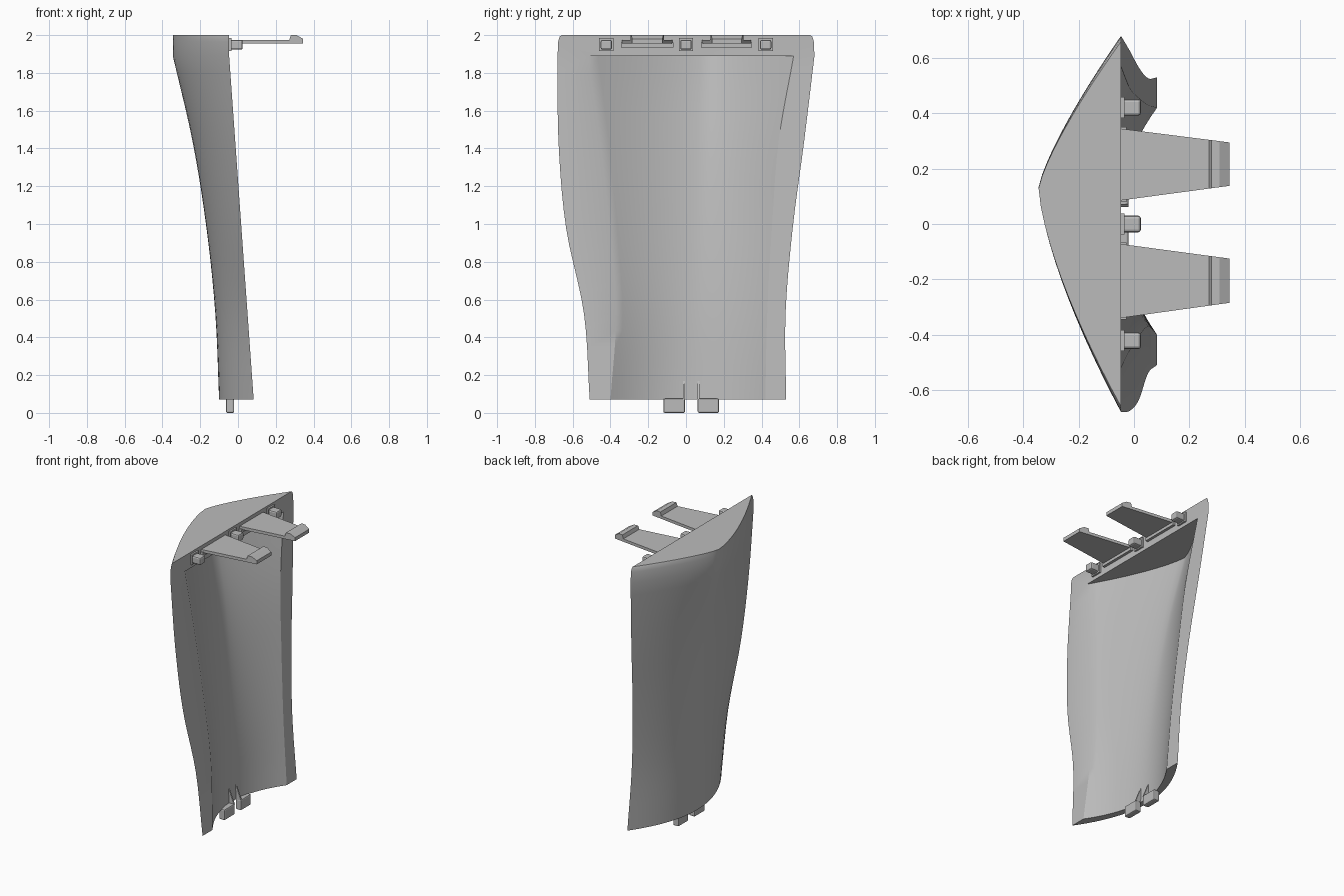
import bpy, bmesh, math
from mathutils import Vector

cube = bpy.data.objects.get("Cube")
if cube:
    bpy.data.objects.remove(cube, do_unlink=True)

grey = bpy.data.materials.new("light_grey")
grey.use_nodes = True
GREY = (0.5, 0.5, 0.5, 1)
grey.diffuse_color = GREY
grey.node_tree.nodes["Principled BSDF"].inputs["Base Color"].default_value = GREY


def finish(bm, name, bevel=0.0):
    bmesh.ops.recalc_face_normals(bm, faces=bm.faces)
    mesh = bpy.data.meshes.new(name)
    bm.to_mesh(mesh)
    bm.free()
    mesh.materials.append(grey)
    obj = bpy.data.objects.new(name, mesh)
    bpy.context.collection.objects.link(obj)
    if bevel:
        mod = obj.modifiers.new("soft_edges", "BEVEL")
        mod.width, mod.segments = bevel, 2
    return obj


def box(name, low, high, bevel=0.0):
    bm = bmesh.new()
    bmesh.ops.create_cube(bm, size=1)
    low, high = Vector(low), Vector(high)
    for v in bm.verts:
        v.co = [l + (h - l) * (c + 0.5) for l, h, c in zip(low, high, v.co)]
    return finish(bm, name, bevel)


def prism(name, profile, y_range):
    """Extrude an x-z profile across y; y_range(x) gives both side positions."""
    bm = bmesh.new()
    sides = [[bm.verts.new((x, y_range(x)[s], z)) for x, z in profile] for s in (0, 1)]
    for ring in sides:
        bm.faces.new(ring)
    n = len(profile)
    for i in range(n):
        j = (i + 1) % n
        bm.faces.new((sides[0][i], sides[0][j], sides[1][j], sides[1][i]))
    return finish(bm, name)


def mix(a, b, t):
    return a + (b - a) * t


def spline(values, t):
    """Smooth value through evenly spaced stations, t from 0 to 1."""
    n = len(values) - 1
    i = min(int(t * n), n - 1)
    f = t * n - i
    b, c = values[i], values[i + 1]
    a = values[i - 1] if i else 2 * b - c
    d = values[i + 2] if i + 2 <= n else 2 * c - b
    return b + f / 2 * (c - a + f * (2*a - 5*b + 4*c - d + f * (3*(b - c) + d - a)))


# Shell outline from foot to ceiling
FOOT, CEILING, TOP = 0.07, 1.89, 2.0
APEX = (-0.10, -0.12, -0.167, -0.24, -0.345)
OUT_LOW = (-0.51, -0.54, -0.635, -0.675, -0.68)
OUT_HIGH = (0.53, 0.527, 0.565, 0.625, 0.68)
IN_LOW = (-0.40, -0.37, -0.405, -0.455, -0.52)
IN_HIGH = (0.42, 0.43, 0.455, 0.49, 0.57)
HALF = 12


def arc(t, apex, low, high, z, shrink=1.0):
    """Bowed cross-section from the low-y edge to the high-y edge."""
    rim = mix(0.083, -0.047, t)
    mid = mix(0.02, 0.133, t)
    points = []
    for i in range(-HALF, HALF + 1):
        s = i / HALF
        power = mix(2.0, 1.27 if s > 0 else 1.45, t)
        y = mix(mid, high if s > 0 else low, abs(s)) * shrink
        points.append((mix(apex, rim, abs(s) ** power), y, z))
    return points


bm = bmesh.new()


def add_row(points):
    return [bm.verts.new(p) for p in points]


def bridge(a, b):
    for i in range(len(a) - 1):
        bm.faces.new((a[i], a[i + 1], b[i + 1], b[i]))


outer, inner = [], []
LEVELS = 20
for k in range(LEVELS + 1):
    t = k / LEVELS
    z = mix(FOOT, CEILING, t)
    apex = spline(APEX, t)
    outer.append(add_row(arc(t, apex, spline(OUT_LOW, t), spline(OUT_HIGH, t), z)))
    inner.append(add_row(arc(t, apex + 0.04, spline(IN_LOW, t), spline(IN_HIGH, t), z)))

# Walls, flat rims and foot
for k in range(LEVELS):
    bridge(outer[k], outer[k + 1])
    bridge(inner[k], inner[k + 1])
    for e in (0, -1):
        bm.faces.new((outer[k][e], inner[k][e], inner[k + 1][e], outer[k + 1][e]))
bridge(outer[0], inner[0])

# Ceiling and solid cap with rounded corners
bm.faces.new(inner[-1])
rows = [outer[-1]]
for z, shrink in ((1.965, 0.995), (1.99, 0.985), (TOP, 0.97)):
    rows.append(add_row(arc(1, APEX[-1], OUT_LOW[-1], OUT_HIGH[-1], z, shrink)))
for a, b in zip(rows, rows[1:]):
    bridge(a, b)
bm.faces.new(rows[-1])
bm.faces.new([r[0] for r in reversed(rows)] + [inner[-1][0], inner[-1][-1]]
             + [r[-1] for r in rows])
shell = finish(bm, "curved_shell")
bpy.context.view_layer.objects.active = shell
shell.select_set(True)
bpy.ops.object.shade_smooth_by_angle(angle=math.radians(30))

# Tapered hook arms
ARM = [(-0.06, 1.955), (0.345, 1.955), (0.345, 1.98), (0.31, 2.0), (0.28, 2.0),
       (0.272, 1.975), (-0.06, 1.975)]
for side, root, tip in (("rear", (0.085, 0.345), (0.138, 0.295)),
                        ("front", (-0.34, -0.072), (-0.285, -0.125))):
    def taper(x):
        t = (x + 0.05) / 0.395
        return [mix(root[s], tip[s], t) for s in (0, 1)]
    prism(side + "_hook_arm", ARM, taper)
    box(side + "_arm_root", (-0.06, root[0] - 0.005, 1.935),
        (-0.028, root[1] + 0.005, 1.96))

# Locating pegs along the cap
for side, y in (("front", -0.422), ("middle", 0.0), ("rear", 0.422)):
    box(side + "_peg_collar", (-0.06, y - 0.038, 1.915), (-0.035, y + 0.038, 1.985))
    box(side + "_peg", (-0.06, y - 0.03, 1.923), (0.025, y + 0.03, 1.975), 0.01)

# Foot tabs, each with a thin tapering rib
for side, low, high, rib in (("front", -0.12, -0.005, -0.01), ("rear", 0.062, 0.175, 0.067)):
    box(side + "_foot_tab", (-0.064, low, 0), (-0.02, high, 0.075), 0.008)
    prism(side + "_tab_rib", [(-0.07, FOOT), (-0.02, FOOT), (-0.06, 0.17), (-0.07, 0.17)],
          lambda x: (rib - 0.005, rib + 0.005))
